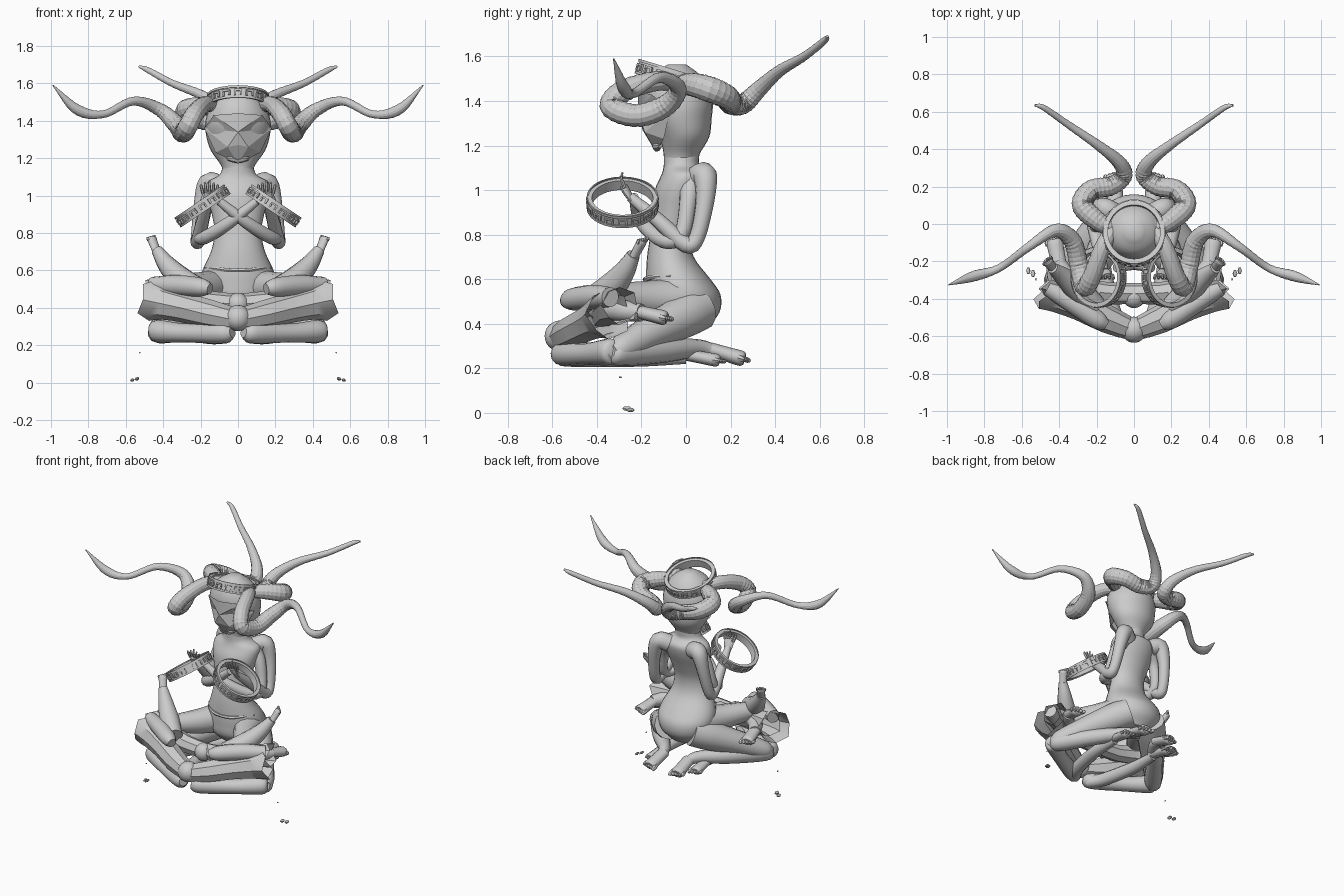
import bpy, bmesh, math
from mathutils import Vector as V, Matrix

if "Cube" in bpy.data.objects:
    bpy.data.objects.remove(bpy.data.objects["Cube"])


def finish(name, bm, mirror=True, angle=40):
    bmesh.ops.recalc_face_normals(bm, faces=bm.faces)
    me = bpy.data.meshes.new(name)
    bm.to_mesh(me)
    bm.free()
    ob = bpy.data.objects.new(name, me)
    bpy.context.collection.objects.link(ob)
    if mirror:
        ob.modifiers.new("mirror", 'MIRROR').use_clip = False
    bpy.ops.object.select_all(action='DESELECT')
    ob.select_set(True)
    bpy.context.view_layer.objects.active = ob
    bpy.ops.object.shade_smooth_by_angle(angle=math.radians(angle))
    return ob


def skin(bm, rings, caps=True):
    rs = [[bm.verts.new(p) for p in r] for r in rings]
    n = len(rs[0])
    for a, b in zip(rs, rs[1:]):
        for i in range(n):
            bm.faces.new((a[i], a[(i + 1) % n], b[(i + 1) % n], b[i]))
    if caps:
        bm.faces.new(rs[0])
        bm.faces.new(rs[-1])


def spline(pts, n):
    # Catmull-Rom through 4D points (x, y, z, radius)
    p = [V(q) for q in pts]
    p = [2 * p[0] - p[1]] + p + [2 * p[-1] - p[-2]]
    out = []
    for i in range(1, len(p) - 2):
        a, b, c, d = p[i - 1:i + 3]
        for k in range(n):
            t = k / n
            out.append(.5 * (2 * b + (c - a) * t + (2 * a - 5 * b + 4 * c - d) * t * t
                             + (3 * b - a - 3 * c + d) * t ** 3))
    return out + [p[-2]]


def tube(bm, pts, n=4, sides=12, flat=1.0, ridge=0, caps=True, jag=0):
    path = spline(pts, n)
    c = [V(p[:3]) for p in path]
    u, rings = None, []
    for i, q in enumerate(c):
        t = (c[min(i + 1, len(c) - 1)] - c[max(i - 1, 0)]).normalized()
        if u is None:
            u = t.cross(V((0, 0, 1)) if abs(t.z) < .9 else V((0, 1, 0)))
        u = (u - t * u.dot(t)).normalized()
        w = t.cross(u)
        r = max(path[i][3], .002) * (1 + ridge * (i % 2))
        last = jag if i == len(c) - 1 else 0
        rings.append([q + r * (math.cos(a) * u + flat * math.sin(a) * w) + t * last * (j % 2)
                      for j, a in enumerate(2 * math.pi * k / sides for k in range(sides))])
    skin(bm, rings, caps)


def limb(name, pts, angle=40, **kw):
    bm = bmesh.new()
    tube(bm, pts, **kw)
    return finish(name, bm, True, angle)


def foot(name, ankle, toe, r=.038):
    # sole with five toes fanned across the end
    bm = bmesh.new()
    a, b = V(ankle), V(toe)
    d = b - a
    side = d.cross(V((0, 0, 1))).normalized()
    tube(bm, [(*a, r), (*(a + d * .45), r * 1.05), (*(a + d * .8), r * 1.1), (*(a + d * .9), r * .8)], flat=.75)
    for k in range(5):
        s = side * (k - 2) * r * .47
        tube(bm, [(*(a + d * .75 + s), r * .36), (*(a + d * (.98 - .03 * k) + s * 1.1), r * .32),
                  (*(a + d * (1.04 - .03 * k) + s * 1.1), r * .12)], n=2, sides=6)
    finish(name, bm)


def ornate_ring(name, center, rot, R, h, th, mirror, sy=1.0):
    # hollow band with raised key-shaped blocks on the outside
    bm = bmesh.new()
    N = 48
    prof = [(R - th, -h), (R, -h), (R, h), (R - th, h)]
    rings = [[V((r * math.cos(a), r * math.sin(a), z)) for r, z in prof]
             for a in (2 * math.pi * k / N for k in range(N + 1))]
    skin(bm, rings, False)
    for z in (-h, h):
        skin(bm, [[V((r * math.cos(2 * math.pi * k / N), r * math.sin(2 * math.pi * k / N), z + dz))
                   for k in range(N)] for r, dz in ((R, -.006), (R + .006, -.006), (R + .006, .006), (R, .006))], False)
    for k in range(16):
        a = 2 * math.pi * k / 16
        for da, z, sx, sz in ((0, h * .35, .04, .01), (.1, -h * .1, .01, h), (-.1, -h * .3, .01, h * .8)):
            m = Matrix.Rotation(a + da, 4, 'Z') @ Matrix.Translation((R + .002, 0, z)) @ Matrix.Diagonal((.012, sx, sz, 1))
            bmesh.ops.create_cube(bm, size=1, matrix=m)
    bmesh.ops.remove_doubles(bm, verts=bm.verts, dist=1e-5)
    bmesh.ops.transform(bm, verts=bm.verts,
                        matrix=Matrix.Translation(center) @ rot @ Matrix.Diagonal((1, sy, 1, 1)))
    finish(name, bm, mirror, 30)


def body(name, rows, n=4):
    # stacked ellipses from (z, front y, back y, half width)
    bm = bmesh.new()
    skin(bm, [[V((rx * math.cos(a), (f + b) / 2 + (b - f) / 2 * math.sin(a), z))
               for a in (2 * math.pi * k / 28 for k in range(28))]
              for z, f, b, rx in spline(rows, n)])
    finish(name, bm, False)


# torso and head
body("torso", [(.38, -.1, .09, .11), (.45, -.17, .15, .18), (.53, -.18, .155, .2), (.6, -.18, .11, .19),
               (.7, -.175, .035, .145), (.8, -.16, .02, .125), (.9, -.15, .05, .14), (1.0, -.14, .09, .165),
               (1.07, -.11, .1, .165), (1.11, -.1, .06, .1), (1.16, -.1, .06, .08)])
body("head", [(1.1, -.1, .04, .075), (1.16, -.1, .06, .09), (1.24, -.12, .105, .145), (1.32, -.16, .115, .17),
              (1.39, -.185, .12, .175), (1.46, -.18, .1, .155), (1.52, -.15, .06, .11), (1.565, -.08, .0, .04)])

# faceted face mask
bm = bmesh.new()
P = [bm.verts.new(p) for p in [(0, -.215, 1.44), (.13, -.155, 1.43), (.18, -.07, 1.36), (0, -.215, 1.34),
                               (.055, -.185, 1.26), (0, -.195, 1.27), (0, -.135, 1.17), (.12, -.1, 1.23)]]
for f in ((0, 1, 3), (1, 2, 3), (2, 4, 3), (3, 4, 5), (4, 6, 5), (2, 7, 4), (7, 6, 4)):
    bm.faces.new([P[i] for i in f])
finish("face_mask", bm, True, 5)
limb("mouth_folds", [(0, -.13, 1.19, .018), (.03, -.13, 1.2, .022), (.055, -.115, 1.2, .012)], n=3, sides=8)
limb("waist_sash", [(0, -.185, .6, .01), (.06, -.175, .602, .012), (.12, -.145, .61, .01), (.18, -.07, .615, .004)],
     sides=6)

# horns
limb("front_horn", [(.08, .03, 1.46, .035), (.165, -.12, 1.49, .043), (.225, -.28, 1.445, .048), (.265, -.335, 1.375, .05),
                    (.295, -.22, 1.335, .05), (.33, -.09, 1.38, .047), (.42, -.035, 1.46, .035),
                    (.56, -.12, 1.505, .023), (.72, -.235, 1.435, .02), (.86, -.28, 1.46, .027),
                    (.99, -.325, 1.59, .003)], angle=20, n=10, sides=14, ridge=.05)
limb("rear_horn", [(.1, -.04, 1.47, .035), (.2, .02, 1.475, .05), (.275, .1, 1.455, .056), (.23, .18, 1.42, .053),
                   (.12, .205, 1.39, .05), (.055, .26, 1.39, .045), (.08, .33, 1.455, .036), (.19, .42, 1.535, .026),
                   (.35, .53, 1.6, .019), (.48, .62, 1.67, .015), (.53, .635, 1.69, .006)],
     angle=20, n=10, sides=14, ridge=.05)

# tilted crown and hand rings
ornate_ring("crown", (0, -.05, 1.505), Matrix.Rotation(math.radians(-17), 4, 'X'), .16, .028, .02, False, 1.08)
ornate_ring("hand_ring", (.19, -.285, .945), Matrix.Rotation(math.radians(34), 4, 'Y'), .155, .025, .018, True)

# arms
limb("outer_arm", [(.1, .05, 1.05, .06), (.16, .085, 1.065, .055), (.195, .085, .95, .042), (.215, .05, .79, .036),
                   (.215, .0, .755, .038), (.19, -.12, .86, .034), (.16, -.25, .97, .022)])
limb("crossed_arm", [(.12, .02, 1.02, .055), (.17, .01, .95, .04), (.2, -.02, .8, .036), (.18, -.1, .775, .036),
                     (.04, -.2, .86, .033), (-.1, -.235, .97, .022)])

# hands with raised fingers
bm = bmesh.new()
tube(bm, [(.165, -.24, .95, .02), (.155, -.265, .99, .032), (.15, -.28, 1.02, .03)], flat=.5)
for k in range(5):
    x = .115 + .018 * k
    top = 1.08 - .012 * abs(k - 2)
    tube(bm, [(x, -.275, 1.01, .009), (x - .006 + .004 * k, -.29, 1.05, .008), (x - .008 + .005 * k, -.285, top, .005)],
         n=3, sides=6)
finish("hand", bm)

# lower kneeling legs
limb("kneeling_thigh", [(.09, .06, .47, .1), (.17, -.02, .43, .1), (.3, -.16, .36, .08), (.42, -.29, .29, .06),
                        (.455, -.33, .275, .03)])
limb("kneeling_shin", [(.45, -.34, .275, .035), (.42, -.3, .27, .06), (.27, -.1, .28, .055), (.13, .06, .29, .04),
                       (.1, .14, .27, .03)])
limb("front_shin", [(.03, -.58, .27, .03), (.08, -.55, .265, .055), (.28, -.44, .265, .05), (.43, -.34, .275, .06),
                    (.46, -.32, .275, .035)])
limb("under_leg", [(.06, -.56, .25, .04), (.12, -.45, .25, .045), (.17, -.2, .25, .042), (.17, .0, .25, .03)])
foot("rear_foot", (.1, .11, .285), (.11, .28, .235), .042)
foot("under_foot", (.17, -.02, .265), (.18, .17, .23), .035)

# crossed upper legs
limb("upper_thigh", [(.1, .0, .51, .1), (.17, -.15, .51, .085), (.26, -.29, .52, .065), (.32, -.38, .525, .05),
                     (.34, -.41, .525, .025)])
limb("upper_knee", [(.15, -.54, .5, .03), (.2, -.51, .51, .05), (.33, -.42, .52, .055), (.46, -.34, .52, .045)])
limb("upper_shin", [(.2, -.44, .5, .055), (.3, -.35, .55, .066), (.38, -.28, .63, .05), (.435, -.235, .71, .03)])
foot("raised_foot", (.43, -.24, .69), (.468, -.19, .785), .025)
limb("side_ankle", [(.2, -.4, .47, .05), (.34, -.3, .46, .05), (.41, -.2, .45, .04)])
foot("side_foot", (.4, -.22, .455), (.43, -.07, .42), .04)

# flared leg sleeves with torn rims, joined at the front knees
limb("flared_sleeve", [(.02, -.56, .34, .06), (.14, -.51, .365, .075), (.28, -.44, .4, .08),
                       (.39, -.39, .425, .09), (.455, -.355, .44, .112)], n=2, sides=8, caps=False, jag=.035)
limb("inner_sleeve", [(-.02, -.37, .42, .055), (.15, -.37, .43, .06), (.33, -.34, .465, .07), (.45, -.3, .48, .085)],
     n=2, sides=8, caps=False, jag=.035)
bm = bmesh.new()
bmesh.ops.create_icosphere(bm, subdivisions=3, radius=.07, matrix=Matrix.Translation((0, -.565, .345)))
bmesh.ops.create_icosphere(bm, subdivisions=3, radius=.06, matrix=Matrix.Translation((0, -.39, .42)))
finish("front_knees", bm, False)

# small loose fragments near the ground
bm = bmesh.new()
for x, y, z, s in ((.54, -.265, .02, .014), (.565, -.25, .013, .013), (.525, -.295, .16, .005)):
    bmesh.ops.create_icosphere(bm, subdivisions=1, radius=s, matrix=Matrix.Translation((x, y, z))
                               @ Matrix.Rotation(.5, 4, 'Y') @ Matrix.Diagonal((1, 1.6, .7, 1)))
finish("fragments", bm)
